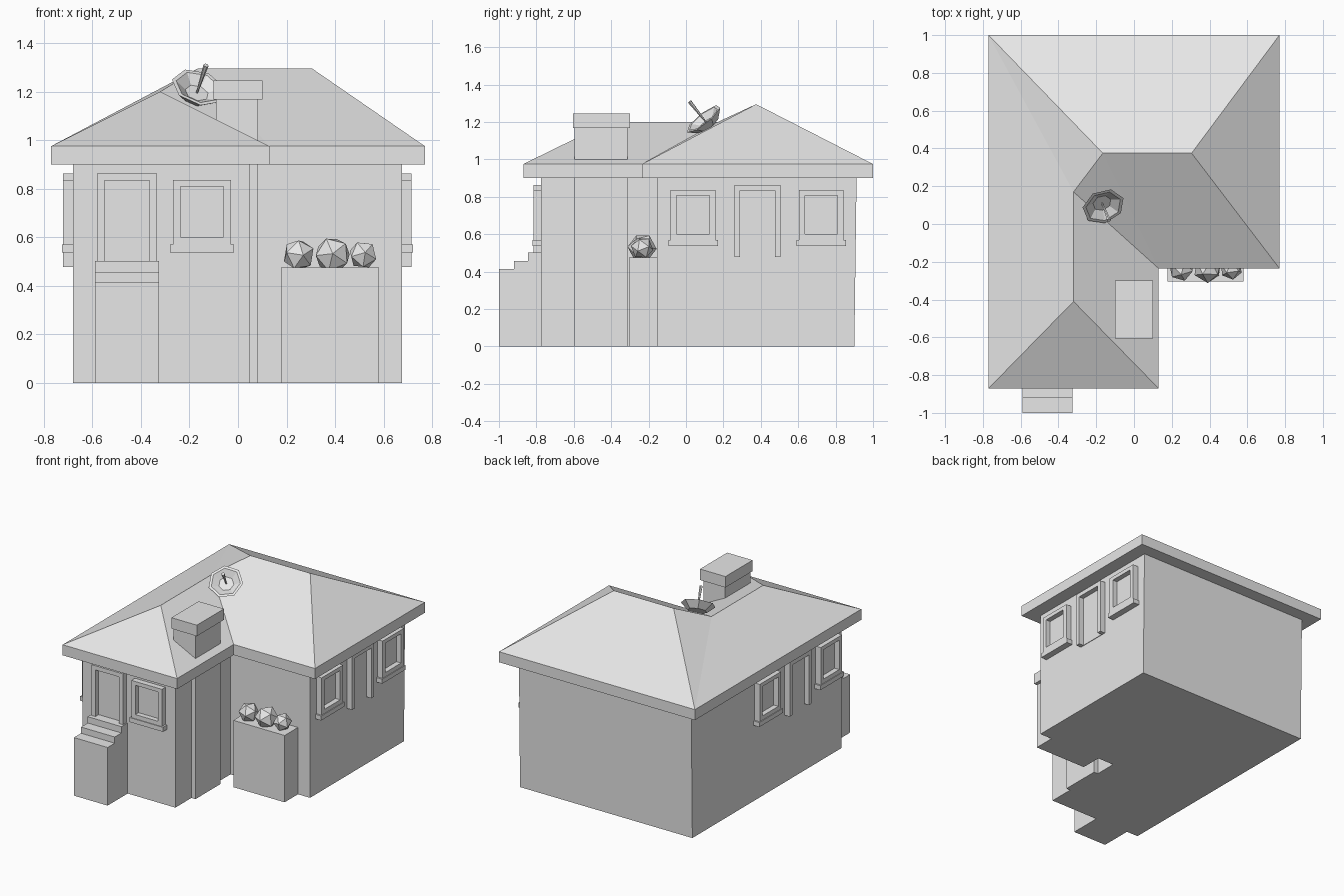
import bpy, bmesh, math
from mathutils import Matrix, Vector

cube = bpy.data.objects.get("Cube")
if cube:
    bpy.data.objects.remove(cube, do_unlink=True)

grey = bpy.data.materials.new("plain grey")
grey.use_nodes = True
grey.diffuse_color = (0.8, 0.8, 0.8, 1)
grey.node_tree.nodes["Principled BSDF"].inputs["Base Color"].default_value = (0.8, 0.8, 0.8, 1)


def finish(name, bm, matrix=None):
    bmesh.ops.recalc_face_normals(bm, faces=bm.faces)
    if matrix:
        bm.transform(matrix)
    mesh = bpy.data.meshes.new(name)
    bm.to_mesh(mesh)
    bm.free()
    mesh.materials.append(grey)
    obj = bpy.data.objects.new(name, mesh)
    bpy.context.collection.objects.link(obj)
    return obj


def add_box(bm, x, y, z):
    size = Matrix.Diagonal((x[1] - x[0], y[1] - y[0], z[1] - z[0], 1))
    centre = Vector((sum(x) / 2, sum(y) / 2, sum(z) / 2))
    bmesh.ops.create_cube(bm, size=1, matrix=Matrix.Translation(centre) @ size)


def boxes(name, parts, matrix=None):
    bm = bmesh.new()
    for part in parts:
        add_box(bm, *part)
    return finish(name, bm, matrix)


def prism(bm, outline, z0, z1, cap_top=True):
    low = [bm.verts.new((x, y, z0)) for x, y in outline]
    high = [bm.verts.new((x, y, z1)) for x, y in outline]
    bm.faces.new(low)
    if cap_top:
        bm.faces.new(high)
    for i in range(len(outline)):
        j = (i + 1) % len(outline)
        bm.faces.new((low[i], low[j], high[j], high[i]))
    return high


def l_shape(left, right, front, back, inner_x, inner_y):
    return [(left, front), (inner_x, front), (inner_x, inner_y),
            (right, inner_y), (right, back), (left, back)]


# L-shaped walls, the back leaning out very slightly
bm = bmesh.new()
top = prism(bm, l_shape(-0.68, 0.675, -0.775, 0.9, 0.05, -0.155), 0, 0.905)
for v in top[4:]:
    v.co.y += 0.012
finish("walls", bm)

# Hipped roof with fascia and a lower front wing
bm = bmesh.new()
fl, fr, valley, r, br, bl = prism(
    bm, l_shape(-0.77, 0.77, -0.87, 1.0, 0.13, -0.235), 0.9, 0.975, False)
main_l, main_r, wing_b, wing_f = [bm.verts.new(p) for p in (
    (-0.165, 0.375, 1.295), (0.305, 0.375, 1.295),
    (-0.32, 0.17, 1.2), (-0.32, -0.41, 1.2))]
for face in ((br, bl, main_l, main_r), (r, br, main_r),
             (valley, r, main_r, main_l), (valley, main_l, wing_b),
             (fl, fr, wing_f), (fr, valley, wing_b, wing_f),
             (bl, fl, wing_f, wing_b), (bl, wing_b, main_l)):
    bm.faces.new(face)
finish("roof", bm)

# Chimney from the ground up, with a cap
boxes("chimney_stack", [((-0.09, 0.082), (-0.595, -0.312), (0, 1.17))])
boxes("chimney_cap", [((-0.1, 0.1), (-0.605, -0.3), (1.167, 1.245))])

# Front steps
boxes("front_steps", [((-0.59, -0.325), (y, -0.77), (0, z))
                      for y, z in ((-1.0, 0.413), (-0.92, 0.457), (-0.845, 0.502))])


# Window and door trims face -y locally and are turned onto their wall
def window(name, place):
    out = (-0.04, 0.01)
    boxes(name + "_frame", [
        ((-0.12, -0.088), out, (0.57, 0.835)),
        ((0.088, 0.12), out, (0.57, 0.835)),
        ((-0.088, 0.088), out, (0.808, 0.835)),
        ((-0.088, 0.088), out, (0.57, 0.6))], place)
    boxes(name + "_sill", [((-0.132, 0.132), (-0.045, 0.01), (0.538, 0.57))], place)
    boxes(name + "_pane", [((-0.088, 0.088), (-0.004, 0.004), (0.6, 0.808))], place)


def door(name, place, base):
    out = (-0.04, 0.01)
    boxes(name + "_frame", [
        ((-0.123, -0.093), out, (base, 0.863)),
        ((0.093, 0.123), out, (base, 0.863)),
        ((-0.093, 0.093), out, (0.833, 0.863))], place)
    boxes(name + "_panel", [((-0.093, 0.093), (-0.004, 0.004), (base, 0.833))], place)


def on_wall(x, y, turn):
    return Matrix.Translation((x, y, 0)) @ Matrix.Rotation(math.radians(turn), 4, "Z")


door("front_door", on_wall(-0.457, -0.775, 0), 0.5)
window("front_window", on_wall(-0.148, -0.775, 0))
for side, x, turn, centre in (("left", 0.675, 90, 0.383), ("right", -0.68, -90, -0.26)):
    door(side + "_door", on_wall(x, centre, turn), 0.477)
    window(side + "_window_front", on_wall(x, centre - 0.345, turn))
    window(side + "_window_back", on_wall(x, centre + 0.34, turn))

# Planter with faceted shrubs
boxes("planter", [((0.177, 0.58), (-0.305, -0.15), (0, 0.475))])
for i, (x, radius) in enumerate(((0.25, 0.068), (0.39, 0.078), (0.515, 0.061))):
    bm = bmesh.new()
    bmesh.ops.create_icosphere(bm, subdivisions=1, radius=radius)
    turn = Matrix.Rotation(0.5 + i, 4, "X") @ Matrix.Rotation(0.7 * i, 4, "Z")
    finish(f"shrub_{i + 1}", bm, Matrix.Translation((x, -0.235, 0.527)) @ turn)

# Seven-sided satellite dish: lathe from back pole over the rim into the bowl
aim = Vector((0.25, -0.6, 0.75)).to_track_quat("Z", "Y").to_matrix().to_4x4()
dish_place = Matrix.Translation((-0.165, 0.1, 1.208)) @ aim
bm = bmesh.new()
rings = []
for radius, z in ((0.065, -0.035), (0.115, 0.012), (0.097, 0.012), (0.05, -0.018)):
    rings.append([bm.verts.new((radius * math.cos(a), radius * math.sin(a), z))
                  for a in (math.tau * k / 7 for k in range(7))])
for a, b in zip(rings, rings[1:]):
    for k in range(7):
        n = (k + 1) % 7
        bm.faces.new((a[k], a[n], b[n], b[k]))
bm.faces.new(rings[0])
bm.faces.new(rings[-1])
finish("dish", bm, dish_place)

# Dish receiver arm, widening to its tip
bm = bmesh.new()
bmesh.ops.create_cone(bm, cap_ends=True, segments=6, radius1=0.004, radius2=0.011,
                      depth=0.15, matrix=Matrix.Translation((0, 0, 0.058)))
finish("dish_receiver", bm, dish_place)
